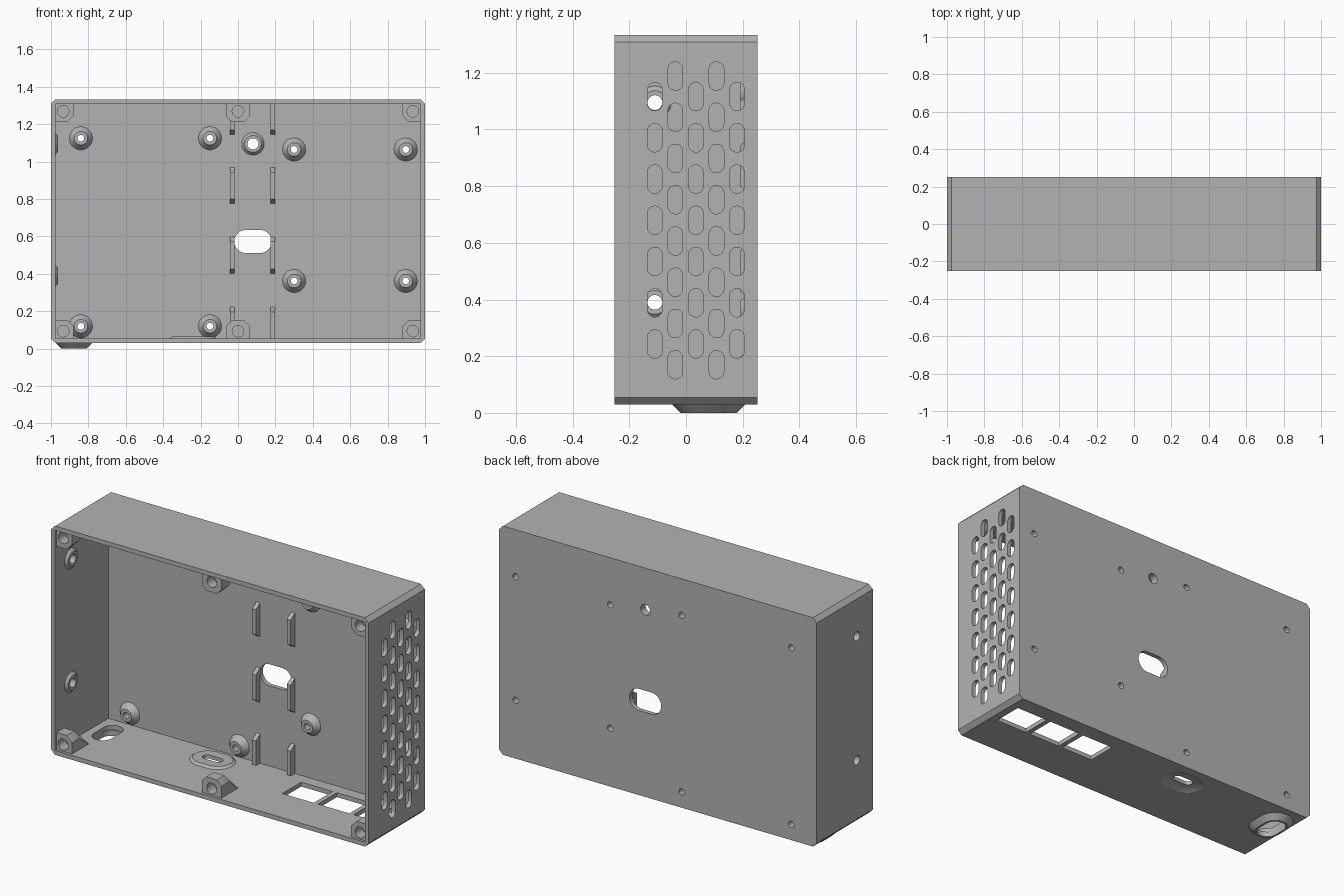
import bpy, bmesh, math

cube = bpy.data.objects.get("Cube")
if cube:
    bpy.data.objects.remove(cube, do_unlink=True)

grey = bpy.data.materials.new("plain grey")
grey.use_nodes = True
grey.diffuse_color = (0.45, 0.45, 0.45, 1)
grey.node_tree.nodes["Principled BSDF"].inputs["Base Color"].default_value = (0.45, 0.45, 0.45, 1)

BACK, INNER_BACK, FRONT = 0.252, 0.227, -0.252
FLOOR, CEILING, WALL = 0.055, 1.308, 0.976


def place(axis, u, v, d):
    return {"x": (d, u, v), "y": (u, d, v), "z": (u, v, d)}[axis]


def slot(u, v, half_u, half_v, seg=32):
    """Rounded slot outline; a circle when both halves are equal."""
    r = min(half_u, half_v)
    pts = []
    for i in range(seg):
        a = 2 * math.pi * (i + 0.5) / seg
        c, s = math.cos(a), math.sin(a)
        pts.append((u + r * c + math.copysign(half_u - r, c),
                    v + r * s + math.copysign(half_v - r, s)))
    return pts


def rect(u0, u1, v0, v1, cut=0.0):
    if not cut:
        return [(u0, v0), (u1, v0), (u1, v1), (u0, v1)]
    return [(u0 + cut, v0), (u1 - cut, v0), (u1, v0 + cut), (u1, v1 - cut),
            (u1 - cut, v1), (u0 + cut, v1), (u0, v1 - cut), (u0, v0 + cut)]


def add_loft(bm, axis, rings, tube=False):
    """Skin a stack of (outline, depth) rings, capped or closed into a tube."""
    rows = [[bm.verts.new(place(axis, u, v, d)) for u, v in o] for o, d in rings]
    pairs = list(zip(rows, rows[1:]))
    if tube:
        pairs.append((rows[-1], rows[0]))
    else:
        bm.faces.new(rows[0])
        bm.faces.new(rows[-1])
    for a, b in pairs:
        for i in range(len(a)):
            j = (i + 1) % len(a)
            bm.faces.new((a[i], a[j], b[j], b[i]))


def build(name, lofts):
    bm = bmesh.new()
    for loft in lofts:
        add_loft(bm, *loft)
    bmesh.ops.recalc_face_normals(bm, faces=bm.faces[:])
    mesh = bpy.data.meshes.new(name)
    bm.to_mesh(mesh)
    bm.free()
    mesh.materials.append(grey)
    obj = bpy.data.objects.new(name, mesh)
    bpy.context.collection.objects.link(obj)
    return obj


def carve(obj, lofts):
    cutter = build("cutter", lofts)
    cutter.hide_render = True
    mod = obj.modifiers.new("cut", "BOOLEAN")
    mod.operation, mod.solver, mod.object = "DIFFERENCE", "EXACT", cutter
    bpy.context.view_layer.objects.active = obj
    bpy.ops.object.modifier_apply(modifier=mod.name)
    bpy.data.objects.remove(cutter, do_unlink=True)


def through(axis, outline, d0, d1):
    return (axis, [(outline, d0), (outline, d1)])


# Case shell, open at the front
case = build("case_shell", [through("y", rect(-1, 1, 0.03, 1.333, 0.024), FRONT, BACK)])
carve(case, [through("y", rect(-WALL, WALL, FLOOR, CEILING), -0.4, INNER_BACK)])

# Openings in the back plate
standoffs = [(x, z) for x in (-0.84, -0.15) for z in (0.12, 1.125)]
standoffs += [(x, z) for x in (0.3, 0.897) for z in (0.362, 1.065)]
cuts = [through("y", slot(x, z, 0.018, 0.018), 0.15, 0.3) for x, z in standoffs]
cuts.append(through("y", slot(0.08, 1.095, 0.03, 0.03), 0.15, 0.3))
cuts.append(through("y", [(u, v) for u, v in slot(0.08, 0.573, 0.1, 0.062)], 0.15, 0.3))

# Staggered vents in the left wall, cable holes in the right wall
for col in range(5):
    odd = col % 2
    for row in range(7 + odd):
        z = 0.243 - 0.073 * odd + 0.1455 * row
        cuts.append(through("x", slot(-0.11 + 0.0725 * col, z, 0.026, 0.05), 0.9, 1.1))
for z in (0.39, 1.095):
    cuts.append(through("x", slot(-0.11, z, 0.026, 0.026), -1.1, -0.9))

# Floor openings: three windows, a foot slot and a dished slot
for x in (0.385, 0.61, 0.835):
    cuts.append(through("z", rect(x - 0.099, x + 0.099, -0.01, 0.16), -0.1, 0.1))
cuts.append(through("z", slot(-0.877, 0.08, 0.056, 0.1), -0.1, 0.1))
cuts.append(through("z", slot(-0.24, 0.115, 0.119, 0.089), -0.1, 0.1))
carve(case, cuts)


def collar(name, axis, u, v, base, top, outer, rim, hole):
    o, r, h = (slot(u, v, *size) for size in (outer, rim, hole))
    build(name, [(axis, [(o, base), (r, top), (h, top), (h, base)], True)])


# Conical standoffs and collars
for x, z in standoffs:
    collar("standoff", "y", x, z, INNER_BACK, 0.192, (0.062,) * 2, (0.036,) * 2, (0.018,) * 2)
collar("back_hole_collar", "y", 0.08, 1.095, INNER_BACK, 0.207, (0.06,) * 2, (0.045,) * 2, (0.03,) * 2)
for z in (0.39, 1.095):
    collar("cable_hole_collar", "x", -0.11, z, -WALL, -0.962, (0.058,) * 2, (0.042,) * 2, (0.026,) * 2)
collar("foot_collar", "z", -0.877, 0.08, 0.03, 0, (0.098, 0.13), (0.068, 0.1), (0.056, 0.088))

# Dished slot raised inside the floor
dish = [(0.12, 0.09, 0.03), (0.085, 0.055, 0.045), (0.06, 0.025, 0.045),
        (0.06, 0.025, 0.066), (0.11, 0.08, 0.066), (0.125, 0.095, FLOOR)]
build("dished_slot", [("z", [(slot(-0.24, 0.115, a, b), d) for a, b, d in dish], True)])


# Screw posts around the front opening, tapering into the walls
def post(x, side):
    edge, sign = (CEILING, -1) if side else (FLOOR, 1)

    def outline(h):
        if x == 0:
            c = 0.03 * min(1, h / 0.1)
            pts = [(-0.062, 0), (0.062, 0), (0.062, h - c), (0.062 - c, h), (c - 0.062, h), (-0.062, h - c)]
            return [(u, edge + sign * v) for u, v in pts]
        s = math.copysign(1, x)
        c = 0.035 * min(1, h / 0.1)
        pts = [(0, 0), (0.097, 0), (0.097, h - c), (0.097 - c, h), (0, h)]
        return [(s * (WALL - u), edge + sign * v) for u, v in pts]

    obj = build("screw_post", [("y", [(outline(0.097), -0.237), (outline(0.097), -0.17), (outline(0.004), -0.09)])])
    carve(obj, [through("y", slot(x, edge + sign * 0.039, 0.031, 0.031), -0.3, -0.175)])


for x in (-0.935, 0, 0.935):
    for side in (0, 1):
        post(x, side)

# Paired guide rails on the back plate, with sloped ends
for x in (-0.032, 0.187):
    for z0, z1 in ((FLOOR, 0.222), (0.402, 0.597), (0.775, 0.968), (1.145, CEILING)):
        lo = 0 if z0 == FLOOR else 0.025
        hi = 0 if z1 == CEILING else 0.025
        side = [(INNER_BACK, z0), (0.19, z0 + lo), (0.19, z1 - hi), (INNER_BACK, z1)]
        build("guide_rail", [through("x", side, x - 0.012, x + 0.012)])

bpy.ops.object.select_all(action="DESELECT")
for obj in bpy.context.collection.objects:
    if obj.type == "MESH":
        obj.select_set(True)
        bpy.context.view_layer.objects.active = obj
bpy.ops.object.shade_smooth_by_angle(angle=math.radians(30))
